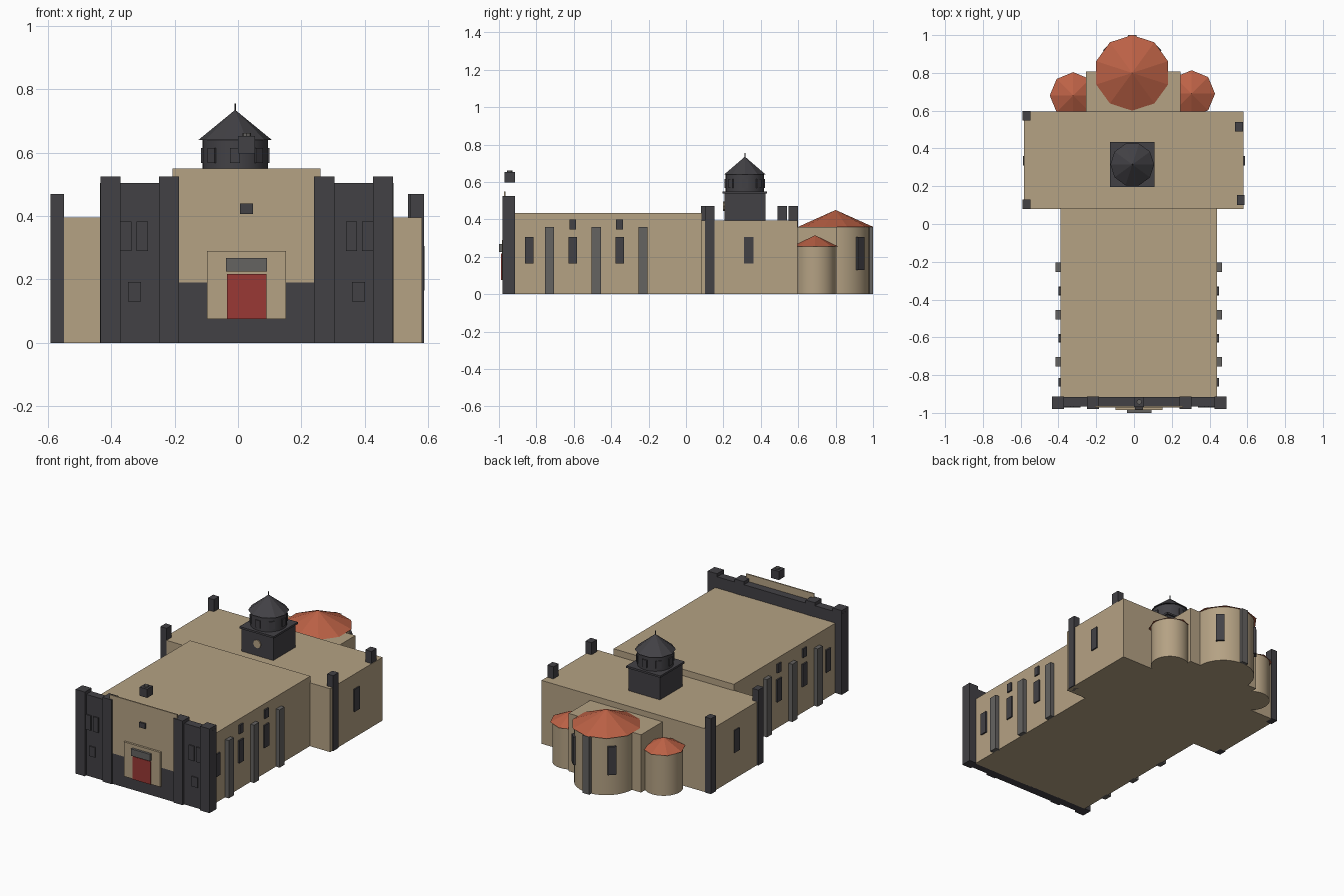
import bpy, math
from mathutils import Matrix

if "Cube" in bpy.data.objects:
    bpy.data.objects.remove(bpy.data.objects["Cube"], do_unlink=True)


def material(name, rgb):
    m = bpy.data.materials.new(name)
    m.use_nodes = True
    m.diffuse_color = (*rgb, 1)
    m.node_tree.nodes["Principled BSDF"].inputs["Base Color"].default_value = (*rgb, 1)
    return m


STONE = material("sandstone", (0.46, 0.36, 0.23))
DARK = material("dark stone", (0.055, 0.053, 0.06))
GREY = material("grey stone", (0.13, 0.125, 0.12))
RED = material("red door", (0.32, 0.04, 0.035))
TILE = material("roof tile", (0.50, 0.12, 0.06))


def finish(name, mat):
    ob = bpy.context.object
    ob.name = name
    ob.data.materials.append(mat)
    return ob


def box(name, mat, x, y, z):
    """Box from (min, max) ranges."""
    bpy.ops.mesh.primitive_cube_add(size=1)
    ob = finish(name, mat)
    ranges = (x, y, z)
    ob.data.transform(Matrix.Diagonal([b - a for a, b in ranges] + [1]))
    ob.location = [(a + b) / 2 for a, b in ranges]
    return ob


def drum(name, mat, centre, r, z, sides=32, top=None, turn=0, smooth=True):
    """Upright cylinder, or cone when top is given."""
    bpy.ops.mesh.primitive_cone_add(
        vertices=sides, radius1=r, radius2=r if top is None else top,
        depth=z[1] - z[0], location=(*centre, sum(z) / 2), rotation=(0, 0, turn))
    ob = finish(name, mat)
    if smooth:
        bpy.ops.object.shade_smooth_by_angle(angle=math.radians(30))
    return ob


def radial_box(name, mat, centre, r, degrees, width, depth, z):
    """Box standing against a round wall."""
    a = math.radians(degrees)
    ob = box(name, mat, (-depth / 2, depth / 2), (-width / 2, width / 2), z)
    ob.location.x = centre[0] + r * math.cos(a)
    ob.location.y = centre[1] + r * math.sin(a)
    ob.rotation_euler.z = a
    return ob


# Main volumes
box("nave", STONE, (-0.39, 0.44), (-0.92, 0.085), (0, 0.435))
box("transept", STONE, (-0.582, 0.58), (0.08, 0.595), (0, 0.395))
box("choir", STONE, (-0.255, 0.245), (0.59, 0.807), (0, 0.36))

# Nave buttresses and windows on both sides
for side, wall, out in (("right", 0.44, 1), ("left", -0.39, -1)):
    def on_wall(name, mat, y, width, z, depth, base=wall, sign=out):
        x = sorted((base - sign * 0.01, base + sign * depth))
        box(f"{side}_{name}", mat, x, (y - width / 2, y + width / 2), z)

    for y in (-0.73, -0.48, -0.23):
        on_wall("buttress", GREY, y, 0.05, (0, 0.36), 0.025)
    for y in (-0.838, -0.605, -0.355):
        on_wall("nave_window", DARK, y, 0.046, (0.165, 0.305), 0.009)
    for y in (-0.605, -0.355):
        on_wall("clerestory_window", DARK, y, 0.036, (0.345, 0.40), 0.009)
    on_wall("transept_window", DARK, 0.335, 0.05, (0.165, 0.305), 0.007, out * 0.581)

# Transept corner piers
for x, y in ((-0.57, 0.105), (-0.57, 0.573), (0.565, 0.127), (0.557, 0.515)):
    box("corner_pier", DARK, (x - 0.021, x + 0.021), (y - 0.026, y + 0.026), (0, 0.47))

# Facade wall, piers and windows
MID = 0.0275
box("facade_wall", DARK, (-0.435, 0.49), (-0.965, -0.915), (0, 0.505))
box("facade_panel", STONE, (-0.207, 0.26), (-0.972, -0.964), (0.19, 0.55))
box("facade_plinth", DARK, (-0.2, 0.25), (-0.972, -0.96), (0, 0.19))
for s in (-1, 1):
    for offset in (0.245, 0.43):
        x = MID + s * offset
        box("facade_pier", DARK, (x - 0.032, x + 0.032), (-0.98, -0.913), (0, 0.525))
for left in (-0.372, -0.32, 0.34, 0.391):
    box("facade_window", DARK, (left, left + 0.036), (-0.972, -0.96), (0.29, 0.383))
for left in (-0.347, 0.36):
    box("facade_low_window", DARK, (left, left + 0.041), (-0.972, -0.96), (0.13, 0.192))
box("gallery_window", DARK, (0.006, 0.047), (-0.982, -0.965), (0.407, 0.439))

# Portal
box("portal_frame", STONE, (-0.098, 0.152), (-0.985, -0.965), (0.075, 0.29))
box("door", RED, (-0.034, 0.09), (-0.99, -0.98), (0.075, 0.218))
box("door_lintel", GREY, (-0.038, 0.092), (-1.0, -0.98), (0.225, 0.268))

# Bell block over the facade
box("bell_block", DARK, (0, 0.053), (-0.97, -0.915), (0.598, 0.652))
drum("bell_block_cap", GREY, (MID, -0.942), 0.014, (0.652, 0.662), 8)

# Crossing tower
TOWER = (-0.009, 0.315)
box("tower_base", DARK, (-0.118, 0.1), (0.205, 0.425), (0.39, 0.54))
box("tower_slab", DARK, (-0.127, 0.109), (0.196, 0.434), (0.538, 0.55))
drum("tower_drum", DARK, TOWER, 0.103, (0.55, 0.642))
drum("tower_roof", DARK, TOWER, 0.116, (0.64, 0.735), 10, 0, math.pi / 10, smooth=False)
drum("tower_spike", DARK, TOWER, 0.003, (0.725, 0.755), 6)
for k in range(8):
    radial_box("tower_window", DARK, TOWER, 0.102, k * 45, 0.032, 0.012, (0.568, 0.615))
oculus = drum("tower_oculus", STONE, (0, 0), 0.026, (-0.004, 0.004), 8, smooth=False)
oculus.location = (TOWER[0], 0.203, 0.47)
oculus.rotation_euler.x = math.pi / 2

# Main apse with windows and a rear pilaster
APSE = (-0.01, 0.8)
drum("apse", STONE, APSE, 0.182, (0, 0.362))
drum("apse_roof", TILE, APSE, 0.2, (0.36, 0.45), 10, 0, smooth=False)
for angle in (45, 135):
    radial_box("apse_window", DARK, APSE, 0.184, angle, 0.05, 0.02, (0.13, 0.305))
radial_box("apse_pilaster", GREY, APSE, 0.185, 90, 0.045, 0.03, (0, 0.36))

# Side apses
for side, centre in (("left", (-0.322, 0.68)), ("right", (0.305, 0.69))):
    drum(side + "_side_apse", STONE, centre, 0.11, (0, 0.257))
    drum(side + "_side_apse_roof", TILE, centre, 0.124, (0.255, 0.315), 8, 0, smooth=False)
